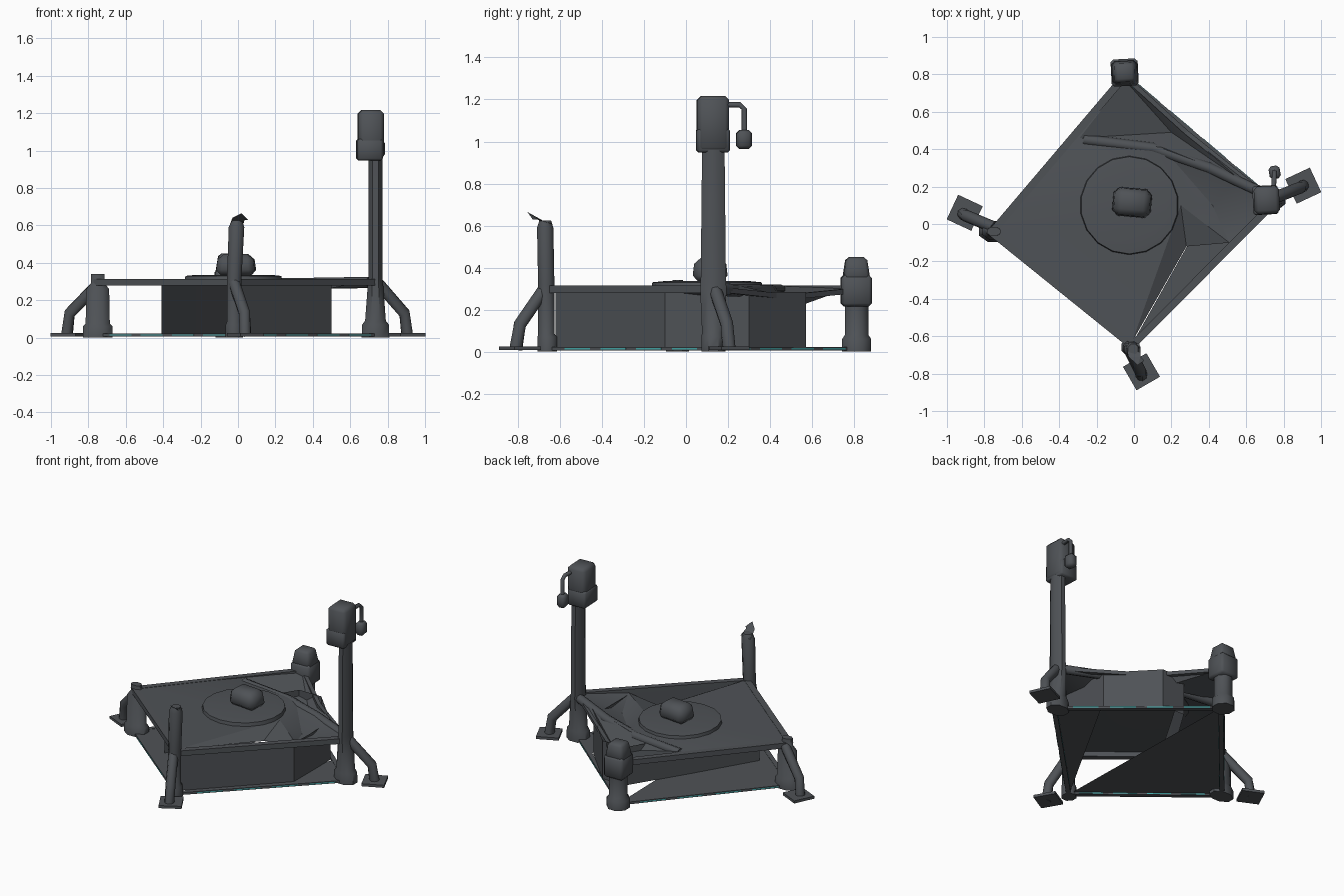
import bpy, bmesh, math
from mathutils import Vector, Matrix

if "Cube" in bpy.data.objects:
    bpy.data.objects.remove(bpy.data.objects["Cube"])

def material(name, rgb):
    m = bpy.data.materials.new(name)
    m.diffuse_color = (*rgb, 1)
    m.use_nodes = True
    m.node_tree.nodes["Principled BSDF"].inputs["Base Color"].default_value = m.diffuse_color
    return m

GREY = material("dark grey", (0.078, 0.085, 0.094))
TEAL = material("teal", (0.06, 0.42, 0.42))

def finish(name, bm, mat=GREY, smooth=35, closed=True):
    if closed:
        bmesh.ops.recalc_face_normals(bm, faces=bm.faces)
    me = bpy.data.meshes.new(name)
    bm.to_mesh(me)
    bm.free()
    me.materials.append(mat)
    ob = bpy.data.objects.new(name, me)
    bpy.context.collection.objects.link(ob)
    if smooth:
        bpy.ops.object.select_all(action='DESELECT')
        ob.select_set(True)
        bpy.context.view_layer.objects.active = ob
        bpy.ops.object.shade_smooth_by_angle(angle=math.radians(smooth))
    return ob

def loft(name, rings, n=8, phase=0.5, smooth=50):
    """Stack of n-sided rings: (x, y, z, rx, ry)."""
    bm = bmesh.new()
    loops = []
    for x, y, z, rx, ry in rings:
        loops.append([bm.verts.new((x + rx * math.cos(2 * math.pi * (i + phase) / n),
                                    y + ry * math.sin(2 * math.pi * (i + phase) / n), z))
                      for i in range(n)])
    for a, b in zip(loops, loops[1:]):
        for i in range(n):
            bm.faces.new((a[i], a[(i + 1) % n], b[(i + 1) % n], b[i]))
    bm.faces.new(loops[0][::-1])
    bm.faces.new(loops[-1])
    return finish(name, bm, smooth=smooth)

def box(name, c, size, rot=0, bevel=0, taper=1):
    bm = bmesh.new()
    bmesh.ops.create_cube(bm, size=1)
    for v in bm.verts:
        if v.co.z > 0:
            v.co.x *= taper
            v.co.y *= taper
    bmesh.ops.transform(bm, verts=bm.verts, matrix=Matrix.Translation(c)
                        @ Matrix.Rotation(math.radians(rot), 4, 'Z') @ Matrix.Diagonal((*size, 1)))
    if bevel:
        bmesh.ops.bevel(bm, geom=bm.edges[:], offset=bevel, segments=1, affect='EDGES')
    return finish(name, bm, smooth=65)

def tube(name, pts, r, n=8):
    """Tube through points with mitred rings."""
    p = [Vector(q) for q in pts]
    bm = bmesh.new()
    loops = []
    for i, q in enumerate(p):
        d = (p[min(i + 1, len(p) - 1)] - p[max(i - 1, 0)]).normalized()
        m = d.to_track_quat('Z', 'Y').to_matrix()
        loops.append([bm.verts.new(q + m @ Vector((r * math.cos(2 * math.pi * k / n),
                                                   r * math.sin(2 * math.pi * k / n), 0)))
                      for k in range(n)])
    for a, b in zip(loops, loops[1:]):
        for i in range(n):
            bm.faces.new((a[i], a[(i + 1) % n], b[(i + 1) % n], b[i]))
    bm.faces.new(loops[0][::-1])
    bm.faces.new(loops[-1])
    return finish(name, bm, smooth=50)

def bar(name, a, b, w, h, mat=GREY):
    """Rectangular bar between two points."""
    a, b = Vector(a), Vector(b)
    d = b - a
    bm = bmesh.new()
    bmesh.ops.create_cube(bm, size=1)
    q = Matrix.Rotation(math.atan2(d.y, d.x), 4, 'Z') @ Matrix.Rotation(-math.asin(d.z / d.length), 4, 'Y')
    bmesh.ops.transform(bm, verts=bm.verts, matrix=Matrix.Translation((a + b) / 2)
                        @ q @ Matrix.Diagonal((d.length, w, h, 1)))
    return finish(name, bm, mat, smooth=0)

def sheet(name, verts, faces, smooth=40):
    bm = bmesh.new()
    vs = [bm.verts.new(v) for v in verts]
    for f in faces:
        bm.faces.new([vs[i] for i in f])
    return finish(name, bm, smooth=smooth, closed=False)

# corner posts
loft("left_post", [(-.75, -.04, z, r, r * .7) for z, r in
     ((0.0, .085), (.06, .085), (.075, .07), (.26, .066), (.29, .04), (.34, .038))])
loft("front_post", [(-.02, -.66, .0, .05, .05), (-.02, -.66, .07, .05, .05), (-.02, -.665, .085, .042, .042),
     (-.02, -.665, .32, .042, .042), (-.008, -.67, .59, .045, .042), (-.005, -.67, .625, .03, .03)])
sheet("front_post_torn_cap", [(-.045, -.64, .6), (.03, -.64, .61), (.035, -.71, .63), (-.03, -.71, .64),
      (.055, -.73, .63), (.02, -.755, .665)], [(0, 1, 2, 3), (3, 2, 5), (2, 4, 5)], smooth=0)
loft("right_post", [(.735, .13, z, r, s) for z, r, s in
     ((0.0, .08, .062), (.07, .077, .062), (.09, .06, .058), (.3, .043, .068), (.33, .04, .065), (.96, .04, .058))])
loft("back_post", [(-.05, .812, z, r, r) for z, r in
     ((0.0, .075), (.06, .075), (.08, .06), (.23, .06))])
box("back_post_head", (-.05, .81, .29), (.145, .145, .15), 3, .015)
box("back_post_cap", (-.05, .81, .395), (.14, .13, .11), 3, .015, .75)

# tall post head and hanging hook
box("right_post_head", (.71, .128, 1.085), (.135, .15, .265), 3, .02)
box("right_post_collar", (.703, .128, 1.005), (.135, .155, .115), 3, .01)
tube("hook_arm", [(.745, .18, 1.175), (.75, .255, 1.175), (.752, .277, 1.155), (.752, .278, 1.03)], .013)
box("hook_weight", (.752, .276, 1.01), (.06, .07, .09), 10, .015)

# bent struts and square feet
struts = {
    "left": ([(-.745, -.02, .29), (-.9, .045, .13), (-.915, .055, .01)], (-.905, .06), -25),
    "front": ([(-.02, -.68, .29), (.035, -.79, .13), (.04, -.81, .01)], (.04, -.79), 30),
    "right": ([(.75, .14, .29), (.89, .195, .13), (.905, .205, .01)], (.905, .205), 25),
}
for side, (path, foot, ang) in struts.items():
    tube(side + "_strut", path, .032)
    box(side + "_foot", (*foot, .016), (.145, .145, .018), ang)

# top beams, bottom rails and thin broken teal lines set into the rails
L, F, R, B = (-.76, -.045), (-.01, -.65), (.75, .115), (-.05, .79)
for name, a, b in (("front_left", L, F), ("front_right", F, R), ("back_right", R, B), ("back_left", B, L)):
    bar(name + "_bottom_rail", (*a, .014), (*b, .014), .03, .016)
    a3, b3 = Vector((*a, .014)), Vector((*b, .014))
    for i in range(1, 8, 2):
        bar(f"{name}_teal_line_{i}", a3.lerp(b3, i / 9), a3.lerp(b3, (i + 1.4) / 9), .034, .006, TEAL)
    if name != "back_right":
        bar(name + "_top_beam", (*a, .296), (*b, .296), .04, .036)
bar("back_sagging_beam_a", (*R, .3), (.28, .49, .26), .025, .025)
bar("back_sagging_beam_b", (.28, .49, .26), (*B, .29), .025, .025)

# sagging canvas roof
roof = [(-.79, -.05, .312), (-.01, -.63, .312), (.25, .1, .305), (.51, -.1, .29), (.74, .12, .31),
        (-.29, .46, .312), (-.05, .77, .3), (.28, .49, .26), (.15, .41, .315), (.55, .25, .315),
        (.2, .49, .2), (.28, -.12, .25), (.42, .1, .25)]
sheet("canvas_roof", roof, [(0, 1, 2), (0, 2, 5), (0, 5, 6), (5, 2, 8), (8, 2, 12), (8, 12, 9), (9, 12, 4),
      (12, 3, 4), (2, 11, 3), (2, 3, 12), (2, 1, 11), (5, 8, 10), (8, 9, 10), (5, 10, 6),
      (10, 7, 6), (10, 9, 7), (9, 4, 7)], smooth=25)
tube("roof_fold", [(-.27, .45, .29), (.1, .405, .29), (.4, .3, .29), (.7, .16, .295)], .03)

# hanging side cloths and loose floor cloths
for name, pts in (("side_cloth", [(-.01, -.62), (.5, -.1), (.5, .3), (.24, .57)]),
                  ("inner_cloth", [(-.41, -.22), (-.16, .2), (.07, .57), (.24, .57)])):
    n = len(pts)
    sheet(name, [(x, y, z) for z in (.02, .285) for x, y in pts],
          [(i, i + 1, n + i + 1, n + i) for i in range(n - 1)])
sheet("floor_cloth_left", [(-.76, -.045, .02), (-.02, -.64, .02), (-.05, .77, .02)], [(0, 1, 2)])
sheet("floor_cloth_right", [(-.01, -.64, .02), (.74, .12, .02), (.52, .3, .02)], [(0, 1, 2)])

# round roof hatch and its rounded cap
loft("roof_hatch", [(-.025, .1, z, r, r) for z, r in ((.305, .265), (.33, .26), (.336, .2))], 18)
box("hatch_cap", (-.01, .115, .39), (.215, .16, .115), -5, .03, .85)
